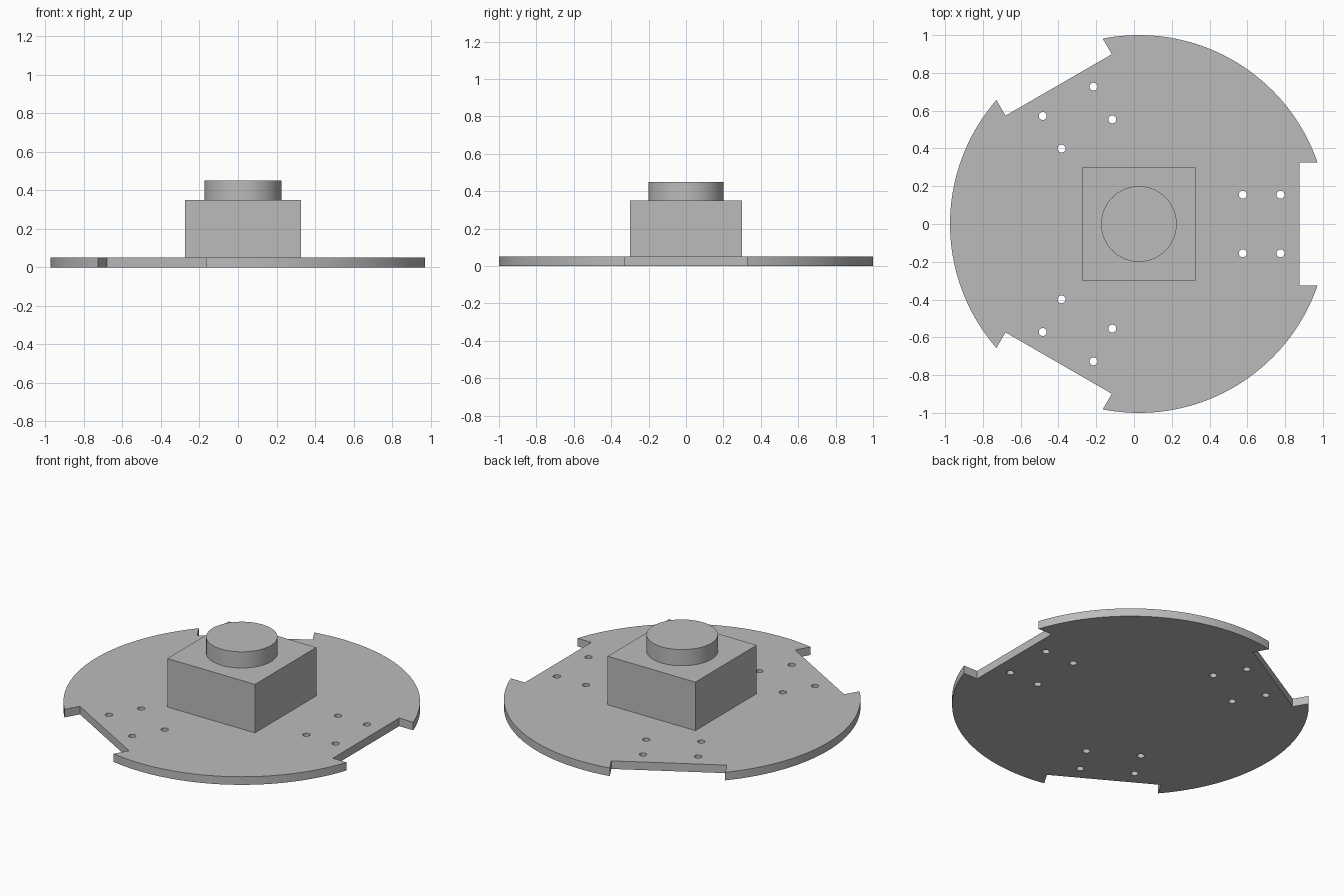
import bpy, bmesh
from math import sin, cos, asin, radians, tau
from mathutils import Vector, Matrix

cube = bpy.data.objects.get("Cube")
if cube:
    bpy.data.objects.remove(cube, do_unlink=True)

CENTRE = 0.026          # x of the disc axis
THICK = 0.05            # plate thickness
NOTCH_X, NOTCH_HALF = 0.85, 0.325

grey = bpy.data.materials.new("plain_grey")
grey.use_nodes = True
colour = (0.5, 0.5, 0.5, 1)
grey.diffuse_color = colour
grey.node_tree.nodes["Principled BSDF"].inputs["Base Color"].default_value = colour


def finish(obj, name):
    obj.name = name
    obj.data.materials.append(grey)
    bpy.ops.object.select_all(action="DESELECT")
    obj.select_set(True)
    bpy.context.view_layer.objects.active = obj
    bpy.ops.object.shade_smooth_by_angle(angle=radians(30))


def loop(bm, points):
    verts = [bm.verts.new(p) for p in points]
    for a, b in zip(verts, verts[1:] + verts[:1]):
        bm.edges.new((a, b))


# Base plate: round outline with three notches and four screw holes by each
bm = bmesh.new()
outline = []
edge_angle = asin(NOTCH_HALF)
arc = tau / 3 - 2 * edge_angle
steps = 48
for k in range(3):
    turn = Matrix.Rotation(k * tau / 3, 3, "Z")
    for y in (-NOTCH_HALF, NOTCH_HALF):
        outline.append(turn @ Vector((NOTCH_X, y, 0)))
    for i in range(steps + 1):
        a = edge_angle + arc * i / steps
        outline.append(turn @ Vector((cos(a), sin(a), 0)))
    for x in (0.55, 0.75):
        for y in (-0.155, 0.155):
            loop(bm, [turn @ Vector((x + 0.021 * cos(tau * i / 24),
                                     y + 0.021 * sin(tau * i / 24), 0))
                      for i in range(24)])
loop(bm, outline)
bmesh.ops.triangle_fill(bm, use_beauty=True, edges=bm.edges[:], normal=(0, 0, 1))
raised = bmesh.ops.extrude_face_region(bm, geom=bm.faces[:], use_keep_orig=True)
for v in raised["geom"]:
    if isinstance(v, bmesh.types.BMVert):
        v.co.z = THICK
bmesh.ops.recalc_face_normals(bm, faces=bm.faces[:])
mesh = bpy.data.meshes.new("base_plate")
bm.to_mesh(mesh)
bm.free()
plate = bpy.data.objects.new("base_plate", mesh)
plate.location.x = CENTRE
bpy.context.collection.objects.link(plate)
finish(plate, "base_plate")

# Square housing on the plate
bpy.ops.mesh.primitive_cube_add(size=1, location=(CENTRE, 0, THICK + 0.15))
housing = bpy.context.object
housing.scale = (0.6, 0.6, 0.3)
finish(housing, "housing")

# Round cap on the housing
bpy.ops.mesh.primitive_cylinder_add(vertices=96, radius=0.2, depth=0.1,
                                    location=(CENTRE, 0, THICK + 0.35))
finish(bpy.context.object, "round_cap")
